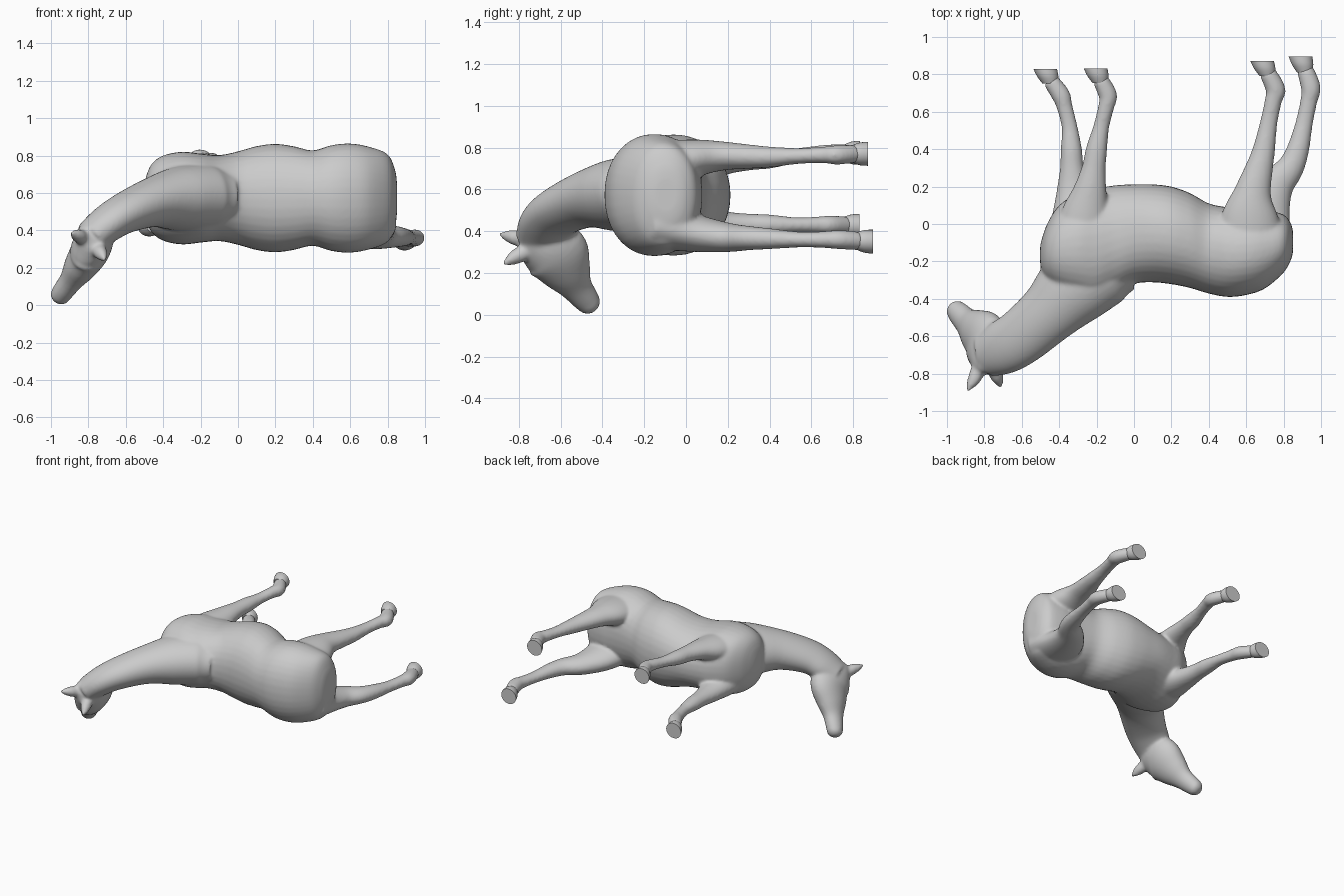
import bpy, bmesh, math
from mathutils import Vector


def spline(rows, n):
    # smooth interpolation through rows of numbers
    out = []
    for i in range(len(rows) - 1):
        p0, p1 = rows[max(i - 1, 0)], rows[i]
        p2, p3 = rows[i + 1], rows[min(i + 2, len(rows) - 1)]
        for k in range(n):
            t = k / n
            out.append([0.5 * (2 * b + (c - a) * t + (2 * a - 5 * b + 4 * c - d) * t * t
                               + (3 * b - a - 3 * c + d) * t ** 3)
                        for a, b, c, d in zip(p0, p1, p2, p3)])
    return out + [list(rows[-1])]


def tube(bm, rows, lateral=(0, 0, 1), axis=None, power=2.0, n=5, sides=36):
    # closed loft; each row is x, y, z, depth radius, lateral radius
    pts = spline(rows, n)
    rings, faces = [], []
    for i, (x, y, z, rd, rl) in enumerate(pts):
        a, b = pts[max(i - 1, 0)], pts[min(i + 1, len(pts) - 1)]
        t = Vector(axis) if axis else (Vector(b[:3]) - Vector(a[:3])).normalized()
        u = Vector(lateral)
        u = (u - t * u.dot(t)).normalized()
        v = t.cross(u)
        ring = []
        for k in range(sides):
            ang = 2 * math.pi * k / sides
            c, s = math.cos(ang), math.sin(ang)
            c = math.copysign(abs(c) ** (2 / power), c)
            s = math.copysign(abs(s) ** (2 / power), s)
            ring.append(bm.verts.new(Vector((x, y, z)) + v * c * max(rd, .004)
                                     + u * s * max(rl, .004)))
        rings.append(ring)
    for r0, r1 in zip(rings, rings[1:]):
        for k in range(sides):
            j = (k + 1) % sides
            faces.append(bm.faces.new((r0[k], r0[j], r1[j], r1[k])))
    faces.append(bm.faces.new(rings[0][::-1]))
    faces.append(bm.faces.new(rings[-1]))
    bmesh.ops.recalc_face_normals(bm, faces=faces)


def make_object(name, bm):
    mesh = bpy.data.meshes.new(name)
    bm.to_mesh(mesh)
    bm.free()
    ob = bpy.data.objects.new(name, mesh)
    bpy.context.collection.objects.link(ob)
    bpy.ops.object.select_all(action='DESELECT')
    ob.select_set(True)
    bpy.context.view_layer.objects.active = ob
    return ob


body = bmesh.new()

# torso: x, back y, belly y, half width
torso = [(.85, -.15, -.04, .08), (.84, -.19, .0, .15), (.80, -.26, .05, .235),
         (.70, -.345, .075, .275), (.60, -.38, .08, .292), (.50, -.39, .09, .283),
         (.40, -.372, .11, .255), (.30, -.342, .165, .277), (.20, -.322, .2, .29),
         (.10, -.312, .212, .278), (0, -.32, .212, .25), (-.1, -.37, .207, .23),
         (-.2, -.42, .19, .238), (-.3, -.40, .165, .248), (-.4, -.36, .10, .228),
         (-.46, -.31, .01, .185), (-.49, -.26, -.07, .12), (-.502, -.21, -.12, .05)]
tube(body, [(x, (a + b) / 2, .573, (b - a) / 2, w) for x, a, b, w in torso],
     axis=(1, 0, 0), power=2.15, n=4)

# neck, starting inside the withers
tube(body, [(-.06, -.17, .575, .19, .15), (-.18, -.22, .575, .225, .18),
            (-.32, -.34, .57, .208, .17), (-.455, -.475, .55, .166, .133),
            (-.60, -.60, .495, .152, .11), (-.70, -.66, .435, .145, .10),
            (-.79, -.70, .36, .12, .09)], lateral=(-.25, 0, 1))

# head, turned and hanging down
side = (-.8, -.1, .55)
tube(body, [(-.765, -.785, .385, .035, .055), (-.775, -.755, .37, .09, .085),
            (-.78, -.69, .335, .14, .1), (-.79, -.625, .293, .163, .104),
            (-.845, -.57, .205, .122, .088), (-.892, -.525, .133, .08, .064),
            (-.935, -.48, .075, .065, .057), (-.957, -.452, .042, .052, .05),
            (-.967, -.438, .026, .025, .025)], lateral=side)

# ears
tube(body, [(-.825, -.76, .355, .04, .04), (-.85, -.82, .37, .037, .037),
            (-.873, -.86, .378, .026, .024), (-.892, -.897, .388, .006, .006)], lateral=side)
tube(body, [(-.75, -.75, .31, .04, .04), (-.735, -.81, .28, .037, .037),
            (-.722, -.845, .26, .026, .024), (-.712, -.878, .24, .006, .006)], lateral=side)

# legs: shared radii, one centre line each, sole centre for the hoof
front_radii = [(.15, .10), (.13, .09), (.09, .066), (.064, .054), (.057, .05),
               (.043, .037), (.043, .04), (.05, .045), (.043, .043)]
hind_radii = [(.19, .12), (.15, .09), (.1, .07), (.074, .058), (.06, .05),
              (.047, .038), (.046, .04), (.053, .046), (.045, .044)]
legs = {
    "front_upper": (front_radii, (-.205, .832, .775),
                    [(-.28, -.1, .69), (-.26, .05, .71), (-.235, .18, .735), (-.215, .3, .745),
                     (-.2, .4, .75), (-.175, .52, .76), (-.148, .63, .77), (-.14, .69, .77),
                     (-.182, .775, .775)]),
    "front_lower": (front_radii, (-.475, .83, .425),
                    [(-.3, -.1, .45), (-.31, .05, .44), (-.325, .18, .43), (-.332, .3, .43),
                     (-.335, .4, .43), (-.345, .52, .43), (-.372, .63, .43), (-.392, .69, .43),
                     (-.448, .77, .427)]),
    "hind_upper": (hind_radii, (.685, .872, .77),
                   [(.62, -.12, .715), (.62, .05, .75), (.635, .17, .76), (.67, .3, .757),
                    (.695, .4, .755), (.72, .54, .76), (.745, .66, .765), (.757, .72, .765),
                    (.713, .81, .77)]),
    "hind_lower": (hind_radii, (.89, .895, .35),
                   [(.66, -.12, .43), (.69, .05, .39), (.755, .2, .37), (.835, .3, .367),
                    (.877, .4, .364), (.91, .54, .36), (.935, .66, .36), (.945, .73, .36),
                    (.913, .83, .353)]),
}
for radii, sole, path in legs.values():
    tube(body, [p + r for p, r in zip(path, radii)])

# merge the body parts into one smooth skin
horse = make_object("horse_body", body)
remesh = horse.modifiers.new("skin", 'REMESH')
remesh.mode = 'VOXEL'
remesh.voxel_size = .01
remesh.use_smooth_shade = True
soften = horse.modifiers.new("soften", 'SMOOTH')
soften.factor = .5
soften.iterations = 10
for m in ("skin", "soften"):
    bpy.ops.object.modifier_apply(modifier=m)
bpy.ops.object.shade_smooth()

# hooves with flat soles
for name, (radii, sole, path) in legs.items():
    bm = bmesh.new()
    top, end = Vector(path[-1]), Vector(sole)
    top.y -= .02
    mid = top.lerp(end, .5)
    tube(bm, [(*top, .041, .039), (*mid, .057, .054), (*end, .063, .057)],
         axis=(0, 1, 0), n=4, sides=28)
    make_object(name + "_hoof", bm)
    bpy.ops.object.shade_smooth_by_angle(angle=math.radians(40))
